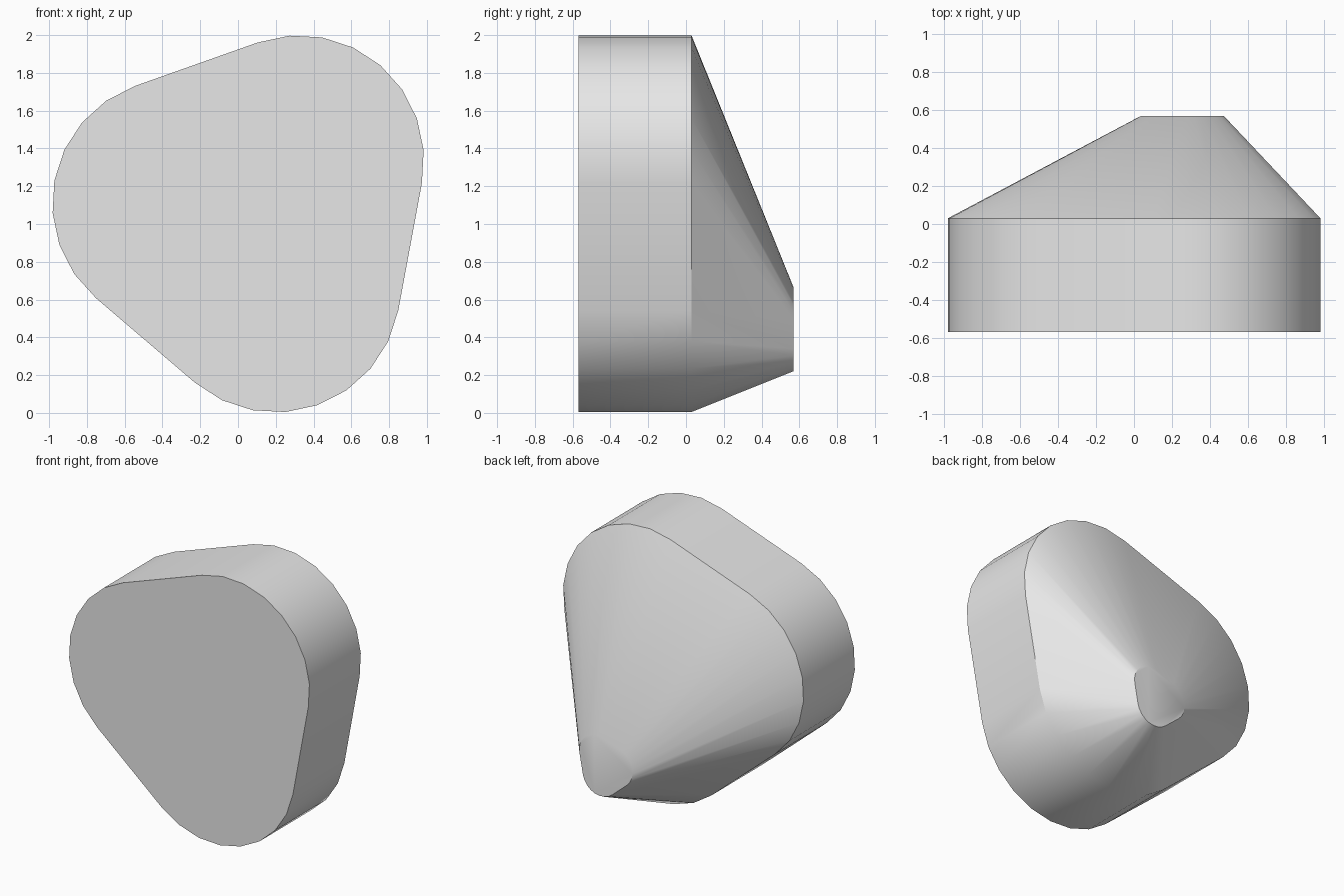
import bpy
import bmesh
from math import cos, sin, radians

cube = bpy.data.objects.get("Cube")
if cube:
    bpy.data.objects.remove(cube, do_unlink=True)

# Plain grey material
grey = bpy.data.materials.new("light_grey")
grey.use_nodes = True
grey.diffuse_color = (0.8, 0.8, 0.8, 1)
grey.node_tree.nodes["Principled BSDF"].inputs["Base Color"].default_value = (0.8, 0.8, 0.8, 1)

CENTRE_X, CENTRE_Z = 0.067, 1.037
CORNER_OFFSET, CORNER_RADIUS = 0.397, 0.66
TILT, STEPS = 49.5, 8


def rounded_triangle():
    """Tilted triangle with three arc corners, as (x, z) points."""
    points = []
    for corner in range(3):
        middle = TILT + 120 * corner
        cx = CENTRE_X + CORNER_OFFSET * cos(radians(middle))
        cz = CENTRE_Z + CORNER_OFFSET * sin(radians(middle))
        for i in range(STEPS + 1):
            a = radians(middle - 60 + 120 * i / STEPS)
            points.append((cx + CORNER_RADIUS * cos(a), cz + CORNER_RADIUS * sin(a)))
    return points


# Each section: depth, scale about (0, 1), and shift in x and z
sections = [
    (-0.57, 1.0, 0.0, 0.0),        # front of the thick slab
    (0.03, 1.0, 0.0, 0.0),         # back rim of the slab
    (0.57, 0.222, 0.255, -0.558),  # small tip of the off-centre cone
]
outline = rounded_triangle()
bm = bmesh.new()
rings = [[bm.verts.new((x * s + dx, y, 1 + (z - 1) * s + dz)) for x, z in outline]
         for y, s, dx, dz in sections]

# Side walls and end caps
count = len(outline)
for near, far in zip(rings, rings[1:]):
    for i in range(count):
        j = (i + 1) % count
        bm.faces.new((near[i], near[j], far[j], far[i]))
bm.faces.new(rings[0])
bm.faces.new(rings[-1])
bmesh.ops.recalc_face_normals(bm, faces=bm.faces)

mesh = bpy.data.meshes.new("tapered_block")
bm.to_mesh(mesh)
bm.free()
mesh.materials.append(grey)
block = bpy.data.objects.new("tapered_block", mesh)
bpy.context.collection.objects.link(block)

# Smooth corners, crisp rims
bpy.ops.object.select_all(action="DESELECT")
block.select_set(True)
bpy.context.view_layer.objects.active = block
bpy.ops.object.shade_smooth_by_angle(angle=radians(30))
